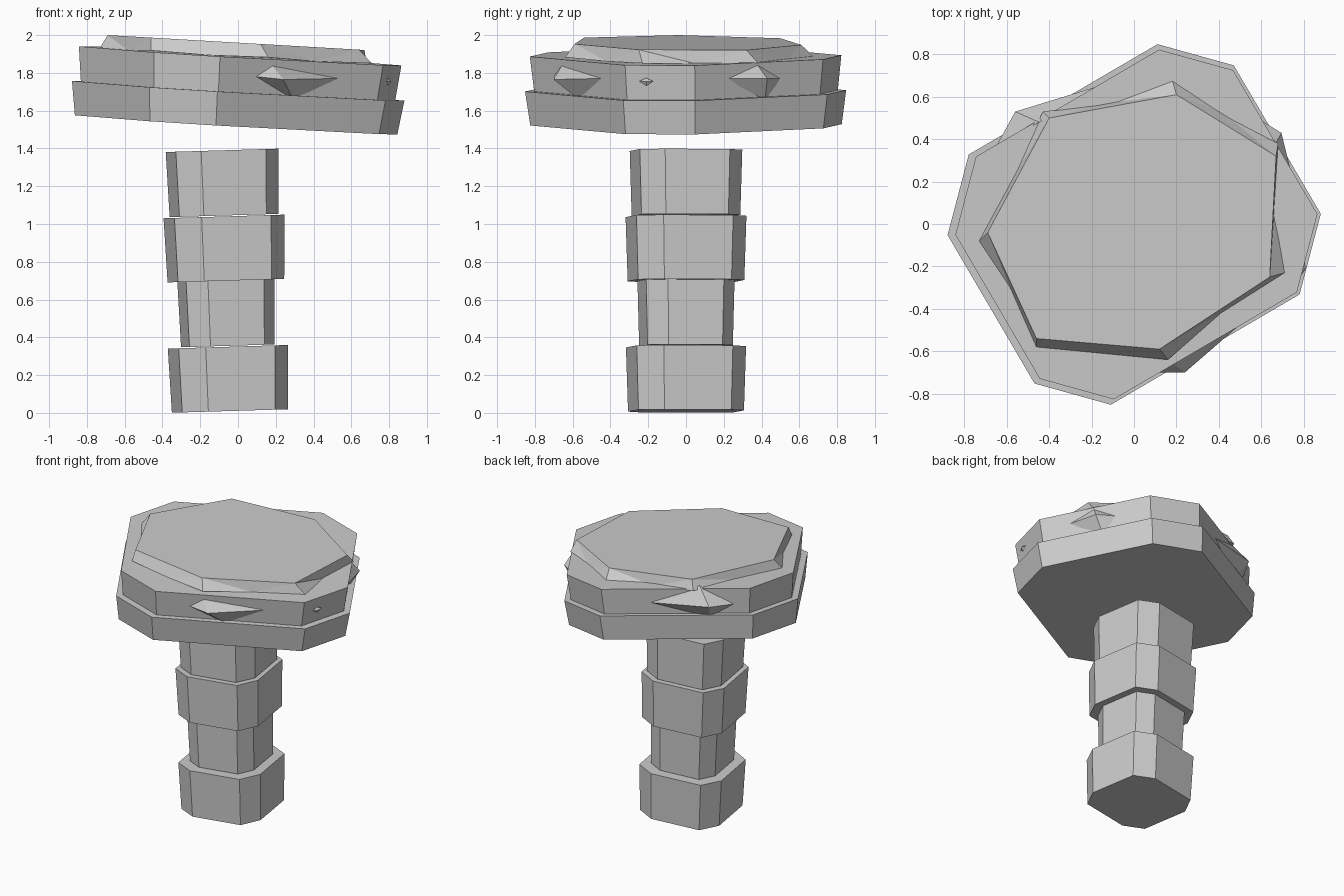
import bpy, bmesh
from mathutils import Vector

cube = bpy.data.objects.get("Cube")
if cube:
    bpy.data.objects.remove(cube, do_unlink=True)

stone = bpy.data.materials.new("grey_stone")
stone.use_nodes = True
GREY = (0.6, 0.6, 0.6, 1)
stone.diffuse_color = GREY
stone.node_tree.nodes["Principled BSDF"].inputs["Base Color"].default_value = GREY


def finish(name, bm):
    bmesh.ops.recalc_face_normals(bm, faces=bm.faces)
    mesh = bpy.data.meshes.new(name)
    bm.to_mesh(mesh)
    bm.free()
    mesh.materials.append(stone)
    bpy.context.collection.objects.link(bpy.data.objects.new(name, mesh))


def slab(name, half, base, height, low, high, tilt):
    """Tilted, slightly flared eight-sided block; half the outline is mirrored through the axis."""
    outline = half + [(-x, -y) for x, y in half]
    axis = Vector((-tilt[0], -tilt[1], 1))
    bm = bmesh.new()
    rings = []
    for scale, up in ((low, 0), (high, height)):
        centre = Vector(base) + axis * up
        rings.append([bm.verts.new(centre + scale * Vector((x, y, x * tilt[0] + y * tilt[1])))
                      for x, y in outline])
    bottom, top = rings
    bm.faces.new(bottom)
    bm.faces.new(top)
    for i in range(len(outline)):
        j = (i + 1) % len(outline)
        bm.faces.new((bottom[i], bottom[j], top[j], top[i]))
    finish(name, bm)


# Stem: four blocks stacked on a slightly leaning axis
stem_half = [(1, -.37), (.82, .78), (.37, 1), (-.78, .82)]
for n, (z, height, size) in enumerate([(.01, .34, .318), (.355, .345, .257),
                                       (.70, .34, .32), (1.045, .345, .298)]):
    slab(f"stem_block_{n + 1}", stem_half, (-.043 - .03 * z, 0, z), height,
         size * .965, size, (.03, 0))

# Cap: two wide slabs floating above the stem
cap_half = [(.11, .85), (.47, .75), (.88, .05), (.78, -.33)]
cap_tilt = (-.06, .012)
slab("cap_lower_slab", cap_half, (-.01, 0, 1.525), .18, .97, 1, cap_tilt)
slab("cap_upper_slab", cap_half, (0, 0, 1.70), .19, .945, .97, cap_tilt)

# Crown: seven-sided plate with a notched sloping skirt
top_ring = [(-.40, .50), (.20, .61), (.67, .32), (.64, -.25), (.12, -.59), (-.46, -.54), (-.69, -.04)]
skirt_ring = [(-.43, .53), (.18, .68), (.68, .38), (.71, -.23), (.16, -.64), (-.46, -.58), (-.73, -.08)]
notches = [(-.13, .57), (.42, .525), (.66, .06), (.41, -.42), (-.15, -.61), (-.58, -.31), (-.57, .22)]


def ring(bm, points, z):
    return [bm.verts.new((x, y, z - .058 * x)) for x, y in points]


bm = bmesh.new()
top, skirt, mid = ring(bm, top_ring, 1.96), ring(bm, skirt_ring, 1.892), ring(bm, notches, 1.885)
bm.faces.new(top)
for i in range(7):
    j = (i + 1) % 7
    for tri in ((top[i], top[j], mid[i]), (top[i], mid[i], skirt[i]), (top[j], skirt[j], mid[i])):
        bm.faces.new(tri)
bm.faces.new([v for pair in zip(skirt, mid) for v in pair])
finish("crown", bm)


# Shards: points of rock poking out of the upper slab
def shard(name, tip, rim):
    tip = Vector(tip)
    bm = bmesh.new()
    apex = bm.verts.new(tip)
    base = [bm.verts.new(tip.lerp(Vector(p), 1.25)) for p in rim]
    bm.faces.new(base)
    for i in range(4):
        bm.faces.new((apex, base[i], base[(i + 1) % 4]))
    finish(name, bm)


shard("front_shard", (.24, -.70, 1.765),
      [(.10, -.70, 1.78), (.18, -.657, 1.84), (.50, -.475, 1.77), (.28, -.60, 1.685)])
shard("left_shard", (.695, .43, 1.77),
      [(.74, .25, 1.77), (.66, .365, 1.86), (.597, .49, 1.77), (.64, .42, 1.68)])
shard("back_shard", (-.56, .53, 1.83),
      [(-.63, .403, 1.82), (-.47, .49, 1.92), (-.22, .634, 1.81), (-.52, .465, 1.74)])
shard("small_shard", (.81, -.21, 1.755),
      [(.79, -.24, 1.755), (.797, -.21, 1.77), (.805, -.18, 1.755), (.797, -.21, 1.735)])
